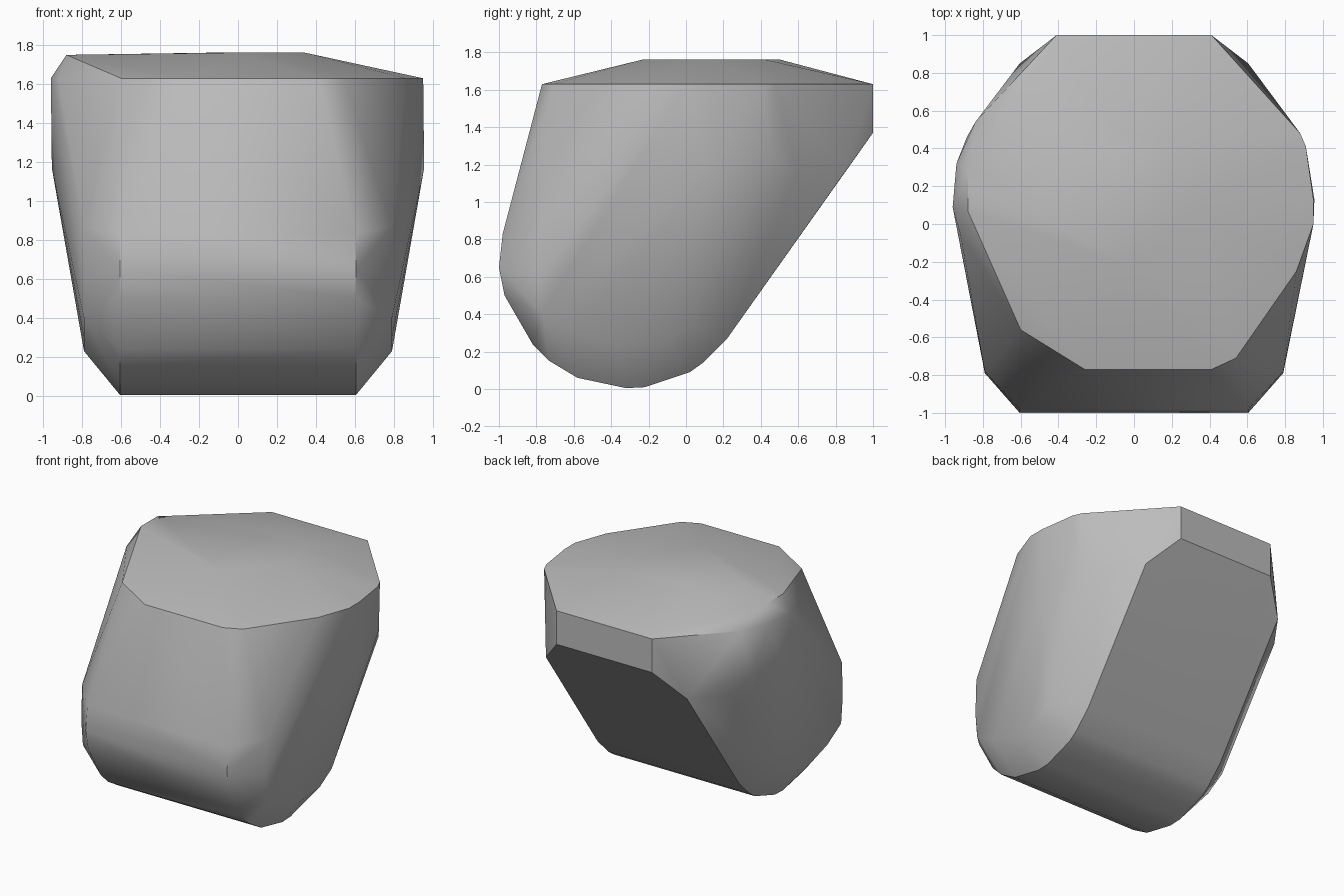
import bpy, bmesh, math

cube = bpy.data.objects.get("Cube")
if cube:
    bpy.data.objects.remove(cube, do_unlink=True)

# Rounded (y, z) outline of the central slab, ending on the sloped back
BODY = [(-.98, .83), (-1, .65), (-.97, .5), (-.82, .24), (-.73, .15),
        (-.58, .06), (-.32, .005), (-.22, .01), (.02, .09), (.09, .14),
        (.22, .27), (.85, 1.16)]
# Smaller (y, z) outline of the bevelled flanks
FLANK = [(-.78, .87), (-.79, .6), (-.77, .4), (-.6, .3), (-.38, .23),
         (-.13, .25), (.02, .34), (.59, 1.14)]
# Level rim, (x, y)
RIM = [(-.41, 1), (.41, 1), (.88, .48), (.91, .41), (.95, .13), (.95, 0),
       (.86, -.25), (.54, -.71), (.41, -.77), (-.26, -.77), (-.6, -.56),
       (-.92, -.05), (-.96, .09), (-.94, .32), (-.84, .54)]
# Shallow lopsided crown
CROWN = [(-.88, .07, 1.75), (-.88, .27, 1.75), (-.1, .5, 1.762),
         (.25, .42, 1.762), (.34, .1, 1.762), (0, -.23, 1.762)]

points = list(CROWN)
points += [(x, y, 1.63) for x, y in RIM]
for side in (-1, 1):
    points += [(side * .605, y, z) for y, z in BODY]
    points += [(side * .79, y, z) for y, z in FLANK]
    points += [(side * .41, 1, 1.37), (side * .955, .13, 1.17),
               (side * .885, .46, 1.27)]

# Wrap the outlines in one convex shell
bm = bmesh.new()
for p in points:
    bm.verts.new(p)
hull = bmesh.ops.convex_hull(bm, input=bm.verts)
loose = {g for g in hull["geom_interior"] + hull["geom_unused"]
         if isinstance(g, bmesh.types.BMVert)}
bmesh.ops.delete(bm, geom=list(loose), context="VERTS")
bmesh.ops.dissolve_limit(bm, angle_limit=math.radians(1),
                         verts=bm.verts, edges=bm.edges)
bmesh.ops.recalc_face_normals(bm, faces=bm.faces)

mesh = bpy.data.meshes.new("faceted_block")
bm.to_mesh(mesh)
bm.free()
block = bpy.data.objects.new("faceted_block", mesh)
bpy.context.collection.objects.link(block)

# Plain grey
grey = bpy.data.materials.new("grey")
grey.use_nodes = True
colour = (.5, .5, .5, 1)
grey.diffuse_color = colour
grey.node_tree.nodes["Principled BSDF"].inputs["Base Color"].default_value = colour
mesh.materials.append(grey)

# Smooth shading with crisp main edges
bpy.ops.object.select_all(action="DESELECT")
block.select_set(True)
bpy.context.view_layer.objects.active = block
bpy.ops.object.shade_smooth_by_angle(angle=math.radians(35))
